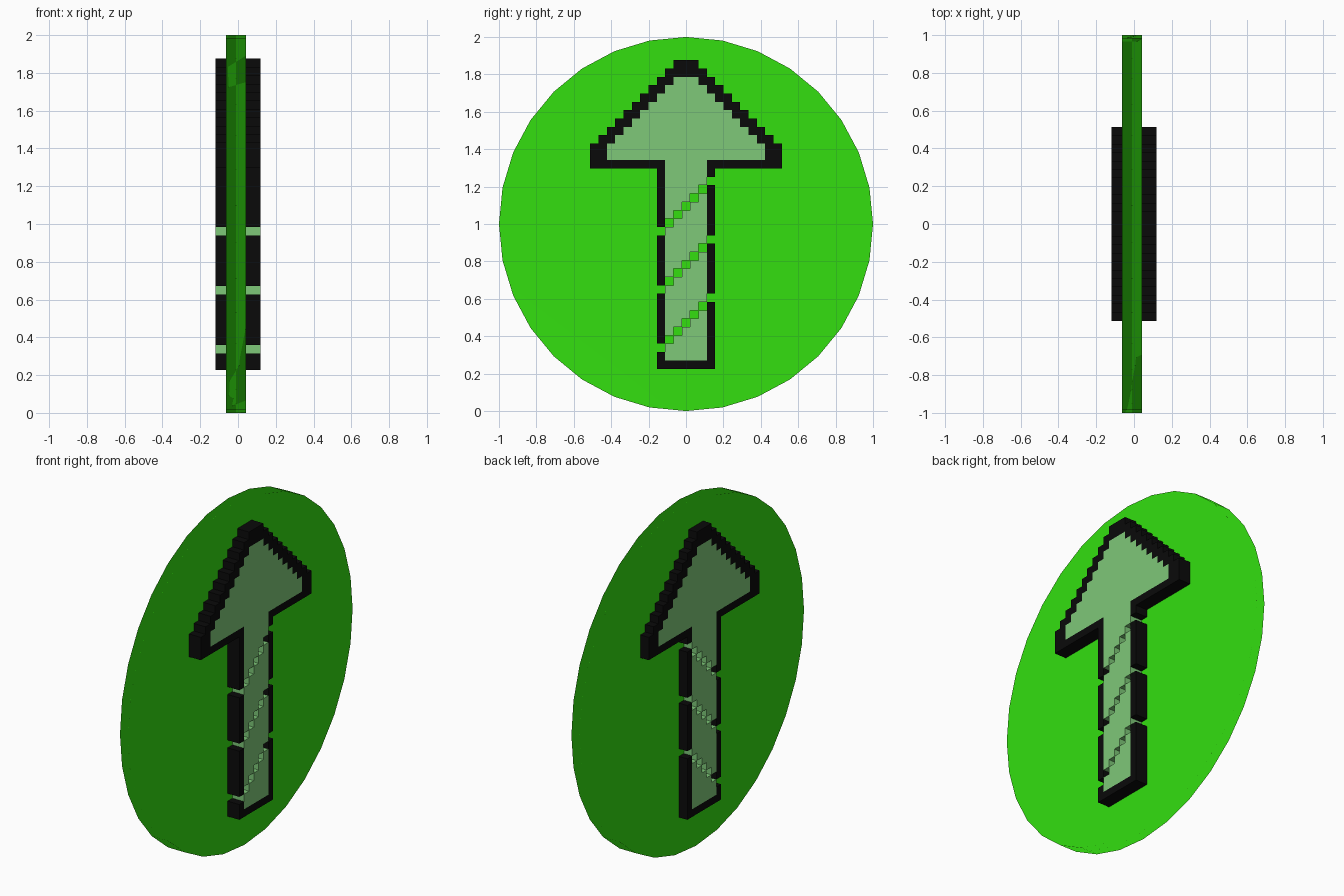
import bpy, bmesh, math

if "Cube" in bpy.data.objects:
    bpy.data.objects.remove(bpy.data.objects["Cube"])

CELL = 0.0446      # size of one pixel of the arrow
BASE = 0.226       # height of the arrow's foot
HALF = 0.118       # half the arrow's thickness


def material(name, rgb):
    m = bpy.data.materials.new(name)
    m.diffuse_color = (*rgb, 1)
    m.use_nodes = True
    m.node_tree.nodes["Principled BSDF"].inputs["Base Color"].default_value = m.diffuse_color
    return m


def pixel_arrow():
    """Return the sets of (column, row) cells for the border and the fill."""
    border, fill = set(), set()
    # stem, cut by three diagonal slits
    for r in range(24):
        for c in range(-3, 4):
            if r - c - 3 in (2, 9, 16):
                continue
            (border if r == 0 or abs(c) == 3 else fill).add((c, r))
    # stepped triangular head
    for r in range(24, 37):
        half = min(11, 37 - r)
        inner = 2 if r == 24 else (half - 2 if r < 35 else -1)
        for c in range(-half, half + 1):
            (fill if abs(c) <= inner else border).add((c, r))
    return border, fill


def extrude_cells(name, cells, solid, mat):
    """Thick sheet of cells, with walls only where the whole arrow ends."""
    bm = bmesh.new()

    def vert(x, p):
        return bm.verts.new((x, (p[0] - 0.5) * CELL, BASE + p[1] * CELL))

    for c, r in sorted(cells):
        ring = [(c, r), (c + 1, r), (c + 1, r + 1), (c, r + 1)]
        bm.faces.new([vert(HALF, p) for p in ring])
        bm.faces.new([vert(-HALF, p) for p in reversed(ring)])
        for i, (dc, dr) in enumerate([(0, -1), (1, 0), (0, 1), (-1, 0)]):
            if (c + dc, r + dr) not in solid:
                a, b = ring[i], ring[(i + 1) % 4]
                bm.faces.new([vert(HALF, b), vert(HALF, a),
                              vert(-HALF, a), vert(-HALF, b)])
    bmesh.ops.remove_doubles(bm, verts=bm.verts[:], dist=0.0005)
    bmesh.ops.dissolve_limit(bm, angle_limit=0.01, verts=bm.verts[:],
                             edges=bm.edges[:])
    me = bpy.data.meshes.new(name)
    bm.to_mesh(me)
    bm.free()
    me.materials.append(mat)
    ob = bpy.data.objects.new(name, me)
    bpy.context.collection.objects.link(ob)
    return ob


# round 32-sided plate standing on edge, its rim softened by weighted normals
bpy.ops.mesh.primitive_cylinder_add(vertices=32, radius=1, depth=0.106,
                                    location=(-0.011, 0, 1),
                                    rotation=(0, math.pi / 2, 0))
disc = bpy.context.object
disc.name = "disc"
bpy.ops.object.shade_smooth()
disc.modifiers.new("flat_faces", 'WEIGHTED_NORMAL').weight = 100
disc.data.materials.append(material("bright_green", (0.033, 0.74, 0.005)))

# arrow passing through the plate, showing on both sides
border, fill = pixel_arrow()
extrude_cells("arrow_border", border, border | fill,
              material("black", (0.003, 0.003, 0.003)))
extrude_cells("arrow_fill", fill, border | fill,
              material("pale_green", (0.21, 0.58, 0.19)))
